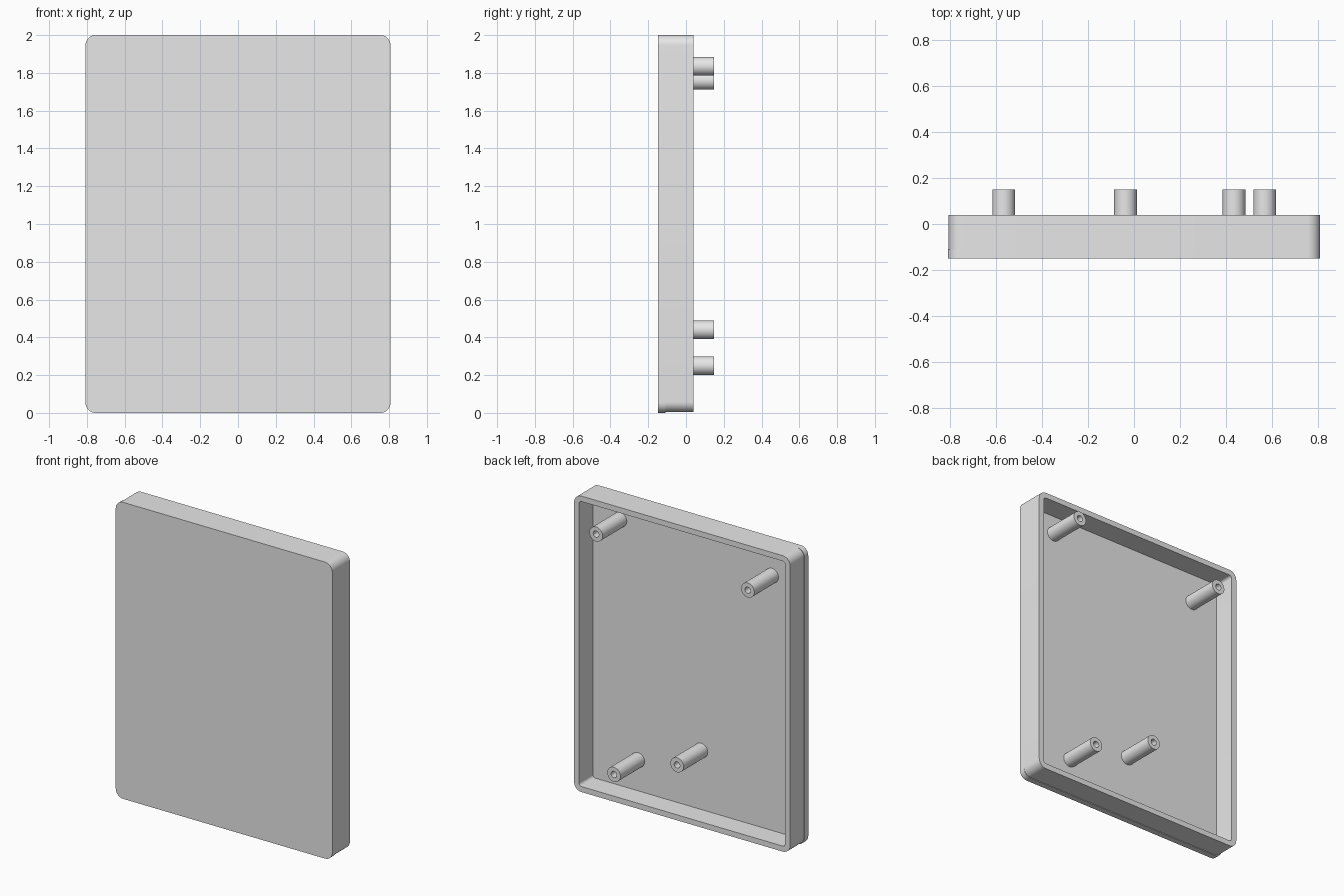
import bpy
import bmesh
import math

if "Cube" in bpy.data.objects:
    bpy.data.objects.remove(bpy.data.objects["Cube"], do_unlink=True)

grey = bpy.data.materials.new("light_grey")
grey.use_nodes = True
grey.diffuse_color = (0.8, 0.8, 0.8, 1)
grey.node_tree.nodes["Principled BSDF"].inputs["Base Color"].default_value = (0.8, 0.8, 0.8, 1)

FRONT, FLOOR, RIM, TIP = -0.149, -0.109, 0.039, 0.149
WALL = 0.037


def rounded_rect(x0, x1, z0, z1, r, steps=10):
    """Outline as (x, z) points with rounded corners."""
    pts = []
    corners = [(x1 - r, z1 - r), (x0 + r, z1 - r), (x0 + r, z0 + r), (x1 - r, z0 + r)]
    for q, (cx, cz) in enumerate(corners):
        for i in range(steps + 1):
            a = (q + i / steps) * math.pi / 2
            pts.append((cx + r * math.cos(a), cz + r * math.sin(a)))
    return pts


def circle(cx, cz, r, n=40):
    return [(cx + r * math.cos(i * math.tau / n), cz + r * math.sin(i * math.tau / n))
            for i in range(n)]


def extrude_part(name, y0, y1, outer, inner=None):
    """Extrude an outline along y; a matching inner outline makes it hollow."""
    bm = bmesh.new()
    n = len(outer)

    def ring(pts, y):
        return [bm.verts.new((x, y, z)) for x, z in pts]

    def bridge(a, b):
        for i in range(n):
            j = (i + 1) % n
            bm.faces.new((a[i], a[j], b[j], b[i]))

    loops = [ring(outer, y0), ring(outer, y1)]
    if inner:
        loops += [ring(inner, y1), ring(inner, y0)]
        for k in range(4):
            bridge(loops[k], loops[(k + 1) % 4])
    else:
        bridge(*loops)
        bm.faces.new(loops[0])
        bm.faces.new(loops[1])
    bmesh.ops.recalc_face_normals(bm, faces=bm.faces)
    mesh = bpy.data.meshes.new(name)
    bm.to_mesh(mesh)
    bm.free()
    mesh.materials.append(grey)
    obj = bpy.data.objects.new(name, mesh)
    bpy.context.collection.objects.link(obj)
    bpy.ops.object.select_all(action="DESELECT")
    obj.select_set(True)
    bpy.context.view_layer.objects.active = obj
    bpy.ops.object.shade_smooth_by_angle(angle=math.radians(30))
    return obj


# Front plate, a hair larger than the walls at one side and the bottom
extrude_part("front_plate", FRONT, FLOOR, rounded_rect(-0.808, 0.808, 0, 2, 0.055))

# Wall frame behind the plate
x0, x1, z0, z1 = -0.804, 0.808, 0.004, 2
extrude_part("wall_frame", FLOOR, RIM,
             rounded_rect(x0, x1, z0, z1, 0.055),
             rounded_rect(x0 + WALL, x1 - WALL, z0 + WALL, z1 - WALL, 0.02))

# Hollow mounting posts standing on the plate
posts = {
    "upper_left_post": (0.567, 1.835),
    "upper_right_post": (-0.565, 1.76),
    "lower_left_post": (0.434, 0.25),
    "lower_middle_post": (-0.037, 0.44),
}
for name, (x, z) in posts.items():
    extrude_part(name, FLOOR, TIP, circle(x, z, 0.049), circle(x, z, 0.021))
